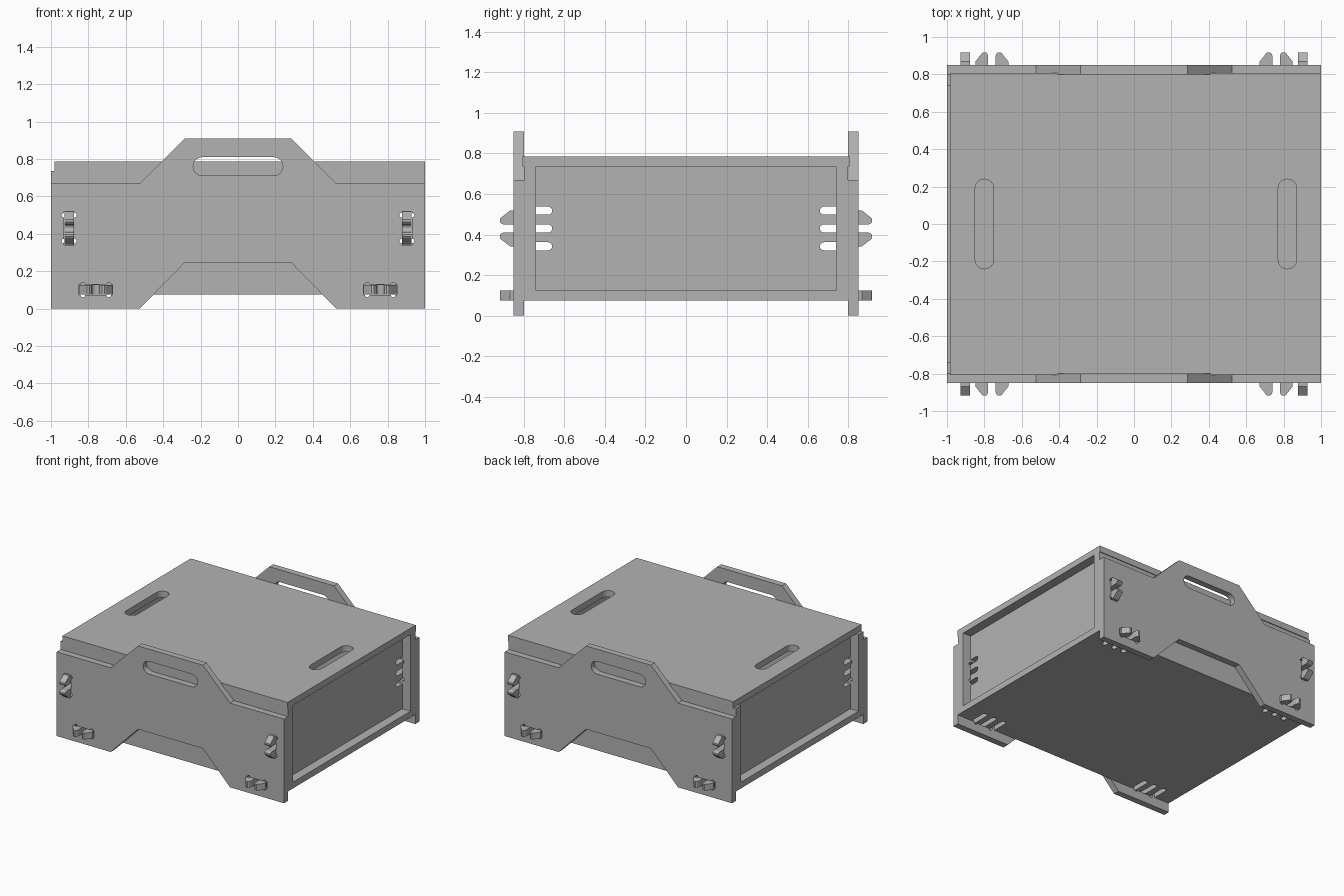
import bpy, bmesh
from math import sin, cos, pi
from mathutils import Matrix, Vector

if "Cube" in bpy.data.objects:
    bpy.data.objects.remove(bpy.data.objects["Cube"], do_unlink=True)

T = 0.05  # sheet thickness

grey = bpy.data.materials.new("sheet_grey")
grey.use_nodes = True
grey.diffuse_color = (0.45, 0.45, 0.45, 1)
grey.node_tree.nodes["Principled BSDF"].inputs["Base Color"].default_value = (0.45, 0.45, 0.45, 1)

# In-plane axes and normal of each sheet direction
X, Y, Z = Vector((1, 0, 0)), Vector((0, 1, 0)), Vector((0, 0, 1))
PLANES = {"floor": (X, Y, Z), "side": (X, Z, -Y), "end": (Y, Z, X)}


def plate(name, plane, centre, thickness, loops):
    """Flat sheet from an outline and optional holes, extruded about its centre."""
    curve = bpy.data.curves.new(name + "_outline", 'CURVE')
    curve.dimensions = '2D'
    curve.fill_mode = 'BOTH'
    curve.extrude = thickness / 2
    for pts in loops:
        spline = curve.splines.new('POLY')
        spline.points.add(len(pts) - 1)
        for p, (u, v) in zip(spline.points, pts):
            p.co = (u, v, 0, 1)
        spline.use_cyclic_u = True
    temp = bpy.data.objects.new(name + "_temp", curve)
    bpy.context.scene.collection.objects.link(temp)
    bpy.context.view_layer.update()
    deps = bpy.context.evaluated_depsgraph_get()
    mesh = bpy.data.meshes.new_from_object(temp.evaluated_get(deps))
    bpy.data.objects.remove(temp, do_unlink=True)
    bpy.data.curves.remove(curve)
    # Place in its plane, weld the rims and fix the normals
    mesh.transform(Matrix(PLANES[plane]).transposed().to_4x4())
    mesh.transform(Matrix.Translation(centre))
    bm = bmesh.new()
    bm.from_mesh(mesh)
    bmesh.ops.remove_doubles(bm, verts=bm.verts, dist=1e-5)
    bmesh.ops.recalc_face_normals(bm, faces=bm.faces)
    for f in bm.faces:
        f.smooth = False
    bm.to_mesh(mesh)
    bm.free()
    mesh.name = name
    mesh.materials.clear()
    mesh.materials.append(grey)
    obj = bpy.data.objects.new(name, mesh)
    bpy.context.scene.collection.objects.link(obj)
    return obj


def rect(u0, v0, u1, v1):
    return [(u0, v0), (u1, v0), (u1, v1), (u0, v1)]


def arc(cu, cv, r, start, end, n=8):
    return [(cu + r * cos(start + (end - start) * i / n),
             cv + r * sin(start + (end - start) * i / n)) for i in range(n + 1)]


def slot(cu, cv, length, r):
    """Stadium hole, long in u."""
    h = length / 2 - r
    return arc(cu + h, cv, r, -pi / 2, pi / 2) + arc(cu - h, cv, r, pi / 2, 3 * pi / 2)


def swap(pts):
    return [(v, u) for u, v in pts]


def tab_hole(cu, cv):
    """Tab hole, long in u, with relief bumps near its corners."""
    a, b, r, inset = 0.089, 0.028, 0.012, 0.02
    top = [(a, b)]
    for u in (a - inset, inset - a):
        top += arc(u, b, r, 0, pi, 6)
    top += [(-a, b)]
    return [(cu + u, cv + v) for u, v in top + [(-u, -v) for u, v in top]]


def snap_tab(centre, edge):
    """Edge path of a two-pronged snap tab with flex slots, along u, pointing to +v."""
    root, r = 0.68, 0.02
    half = [(0.108, edge)] + arc(0.088, root, r, 0, -pi)
    half += [(0.068, 0.85), (0.088, 0.85), (0.088, 0.868), (0.082, 0.876),
             (0.053, 0.913), (0.046, 0.918), (0.033, 0.918), (0.025, 0.912), (0.02, 0.9)]
    half += arc(0, root, r, 0, -pi / 2, 4)
    path = half + [(-u, v) for u, v in reversed(half[:-1])]
    return [(centre + u, v) for u, v in path]


def tabbed_outline(lo, hi, edge, centres):
    """Sheet outline with snap tabs on both v edges."""
    top = [(hi, edge)]
    for c in sorted(centres, reverse=True):
        top += snap_tab(c, edge)
    top.append((lo, edge))
    return top + [(u, -v) for u, v in reversed(top)]


TAB_X, END_X, TAB_Z = 0.76, 0.903, 0.43
FLOOR_Z, RAIL_TOP = 0.1, 0.735

# Floor with two snap tabs on each long edge
plate("floor", "floor", (0, 0, FLOOR_Z), T, [tabbed_outline(-1, 1, 0.8, (-TAB_X, TAB_X))])

# Recessed end walls, tabs pointing to front and back
end_outline = swap(tabbed_outline(FLOOR_Z + T / 2, RAIL_TOP, 0.74, (TAB_Z,)))
for side, name in ((1, "left"), (-1, "right")):
    plate(name + "_end_wall", "end", (side * END_X, 0, 0), T, [end_outline])

# Side walls with foot notch and raised handle, backed by inner walls
right_half = [(0.285, 0.245), (0.525, 0), (1, 0), (1, 0.67), (0.525, 0.67), (0.285, 0.908)]
wall_outline = right_half + [(-u, v) for u, v in reversed(right_half)]
end_holes = [swap(tab_hole(TAB_Z, s * END_X)) for s in (-1, 1)]
floor_holes = [tab_hole(s * TAB_X, FLOOR_Z) for s in (-1, 1)]
handle = slot(0, 0.76, 0.48, 0.05)
for side, name in ((-1, "front"), (1, "back")):
    plate(name + "_wall", "side", (0, side * 0.825, 0), T,
          [wall_outline, handle] + end_holes + floor_holes)
    plate(name + "_inner_wall", "side", (0, side * 0.77, 0), 0.06,
          [rect(-1, FLOOR_Z + T / 2, 1, RAIL_TOP)] + end_holes)

# Lid with two finger slots
finger_slots = [swap(slot(0, 0.01 + s * 0.81, 0.48, 0.05)) for s in (-1, 1)]
plate("lid", "floor", (0, 0, RAIL_TOP + T / 2), T,
      [rect(-0.98, -0.806, 1, 0.806)] + finger_slots)
